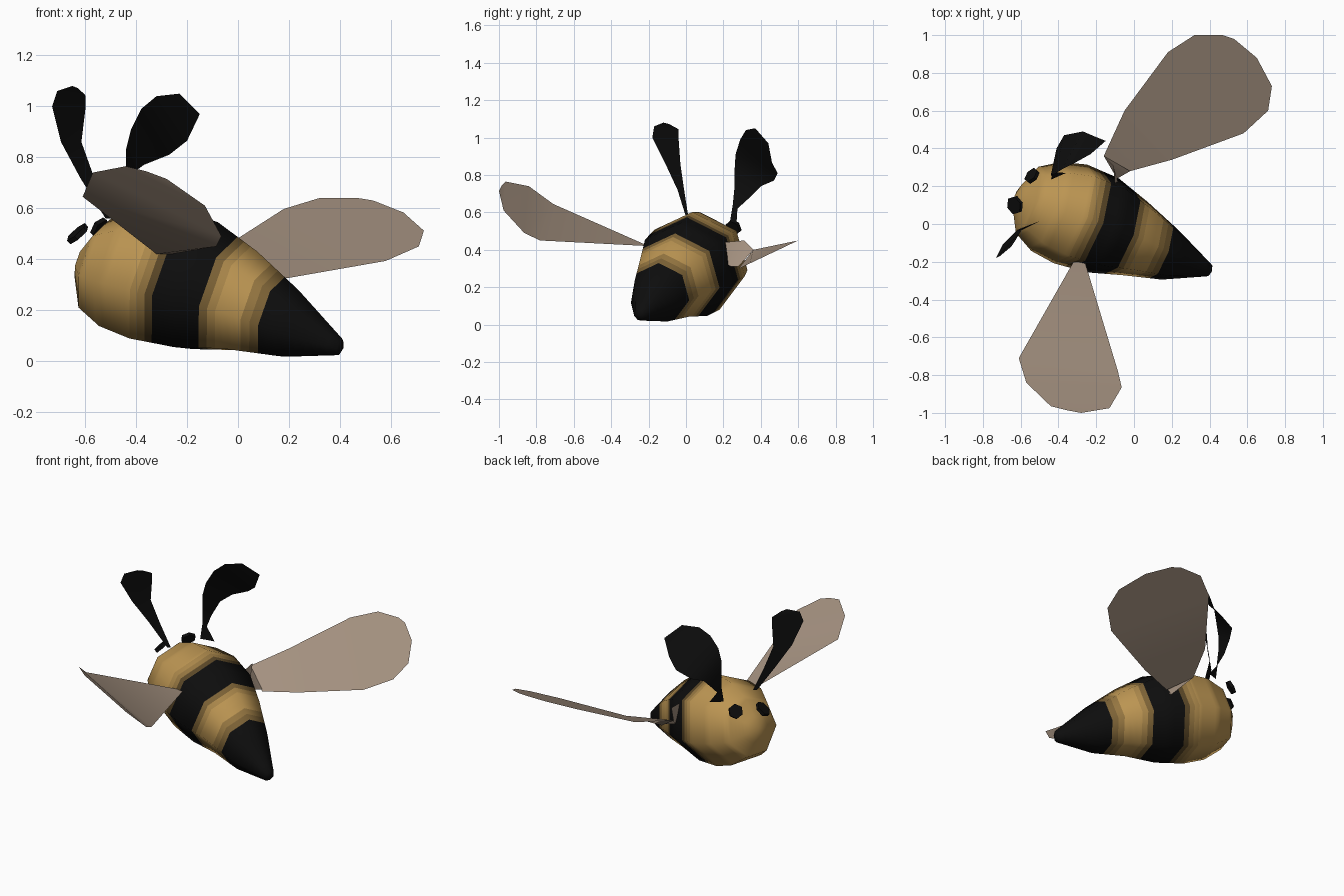
import bpy, bmesh, math
from mathutils import Vector

if "Cube" in bpy.data.objects:
    bpy.data.objects.remove(bpy.data.objects["Cube"])


def material(name, rgb):
    m = bpy.data.materials.new(name)
    m.diffuse_color = (*rgb, 1)
    m.use_nodes = True
    m.node_tree.nodes["Principled BSDF"].inputs["Base Color"].default_value = m.diffuse_color
    return m


BLACK, GOLD = (0.004, 0.004, 0.004), (0.50, 0.30, 0.085)
black = material("black", BLACK)
wing_mat = material("wing_tan", (0.38, 0.29, 0.22))
LEVELS = 5
shades = [material(f"stripe_{i}", [a + (b - a) * i / LEVELS for a, b in zip(BLACK, GOLD)])
          for i in range(LEVELS + 1)]


def make(name, verts, faces, mats, smooth=False):
    mesh = bpy.data.meshes.new(name)
    mesh.from_pydata([tuple(v) for v in verts], [], faces)
    for m in mats:
        mesh.materials.append(m)
    for p in mesh.polygons:
        p.use_smooth = smooth
    ob = bpy.data.objects.new(name, mesh)
    bpy.context.collection.objects.link(ob)
    return ob


# Body: seven-sided rings along a tilted axis, (x, y, z, radius)
stations = [(-.615, .14, .385, .07), (-.555, .125, .372, .19), (-.45, .09, .355, .255),
            (-.32, .05, .33, .283), (-.15, -.01, .285, .27), (.02, -.08, .228, .21),
            (.20, -.165, .142, .142), (.40, -.245, .054, .035)]
axis = Vector((.92, -.32, -.27)).normalized()
side = Vector((0, 0, 1)).cross(axis).normalized()
up = axis.cross(side)
SIDES = 7

path = []
for a, b in zip(stations, stations[1:]):
    path += [Vector(a).lerp(Vector(b), i / 6) for i in range(6)]
path.append(Vector(stations[-1]))


def gold_amount(x):
    # piecewise fade between the gold and black bands
    keys = [(-.32, 1), (-.23, 0), (-.085, 0), (-.01, 1), (.07, 1), (.15, 0)]
    if x <= keys[0][0]:
        return 1
    for (x0, g0), (x1, g1) in zip(keys, keys[1:]):
        if x <= x1:
            return g0 + (g1 - g0) * (x - x0) / (x1 - x0)
    return 0


verts, faces, tones = [], [], []
for p in path:
    for k in range(SIDES):
        t = math.radians(88) + k * math.tau / SIDES
        verts.append(p.to_3d() + p.w * (math.cos(t) * side + math.sin(t) * up))
for r in range(len(path) - 1):
    tone = round(LEVELS * gold_amount((path[r].x + path[r + 1].x) / 2))
    for k in range(SIDES):
        k2 = (k + 1) % SIDES
        faces.append((r * SIDES + k, r * SIDES + k2, (r + 1) * SIDES + k2, (r + 1) * SIDES + k))
        tones.append(tone)
# rounded nose and tail tips
for ring, off, tone in ((0, -.02, LEVELS), (len(path) - 1, .015, 0)):
    verts.append(path[ring].to_3d() + axis * off)
    for k in range(SIDES):
        f = (ring * SIDES + (k + 1) % SIDES, ring * SIDES + k, len(verts) - 1)
        faces.append(f if ring == 0 else f[::-1])
        tones.append(tone)
body = make("body", verts, faces, shades, True)
for poly, tone in zip(body.data.polygons, tones):
    poly.material_index = tone


# Thin blades: two edges with matching points, joined by quads
def blade(name, edge_a, edge_b, mat, smooth=True):
    n = len(edge_a)
    make(name, edge_a + edge_b, [(i, i + 1, n + i + 1, n + i) for i in range(n - 1)],
         [mat], smooth)


# Left wing
blade("left_wing",
      [(-.32, -.20, .42), (-.61, -.71, .645), (-.57, -.84, .74), (-.44, -.965, .765),
       (-.36, -.985, .745)],
      [(-.26, -.20, .42), (-.085, -.78, .45), (-.065, -.865, .49), (-.13, -.975, .61),
       (-.28, -1.0, .715)], wing_mat)


# Right wing: flat tilted panel, with a folded root
def tilted(x, y):
    return (x, y, .165 + .475 * y)


blade("right_wing",
      [(-.16, .36, .40)] + [tilted(*p) for p in
       ((-.05, .60), (.18, .91), (.32, 1.0), (.47, 1.0), (.53, .98))],
      [tilted(*p) for p in
       ((-.02, .28), (.20, .34), (.58, .48), (.71, .60), (.73, .73), (.65, .88))], wing_mat)
blade("right_wing_root",
      [(-.10, .20, .44), (-.11, .31, .45), (-.16, .36, .40)],
      [(-.08, .21, .33), (-.09, .24, .31), (-.02, .28, .31)], wing_mat)

# Antennae
blade("left_antenna",
      [(-.52, .005, .56), (-.62, -.045, .72), (-.695, -.11, .86), (-.73, -.18, 1.0),
       (-.71, -.17, 1.06), (-.65, -.12, 1.08)],
      [(-.50, .015, .56), (-.565, -.01, .72), (-.615, -.03, .86), (-.598, -.04, 1.0),
       (-.60, -.04, 1.045), (-.63, -.09, 1.072)], black)
blade("right_antenna",
      [(-.44, .235, .55), (-.435, .25, .64), (-.44, .26, .74), (-.44, .26, .83),
       (-.42, .265, .91), (-.38, .29, .99), (-.32, .32, 1.04), (-.23, .37, 1.05)],
      [(-.36, .27, .54), (-.42, .275, .62), (-.425, .33, .67), (-.41, .40, .74),
       (-.37, .47, .77), (-.27, .49, .81), (-.20, .46, .865), (-.15, .44, .97)], black)


# Eyes: flat six-sided discs on the head
def eye(name, centre, normal, radius):
    bm = bmesh.new()
    bmesh.ops.create_cone(bm, cap_ends=True, segments=6, radius1=radius, radius2=radius, depth=.02)
    me = bpy.data.meshes.new(name)
    bm.to_mesh(me)
    bm.free()
    me.materials.append(black)
    ob = bpy.data.objects.new(name, me)
    ob.location = centre
    ob.rotation_euler = Vector(normal).to_track_quat('Z', 'Y').to_euler()
    bpy.context.collection.objects.link(ob)


eye("left_eye", (-.63, .10, .50), (-.65, -.2, .72), .05)
eye("right_eye", (-.54, .255, .52), (-.65, .55, .5), .045)
